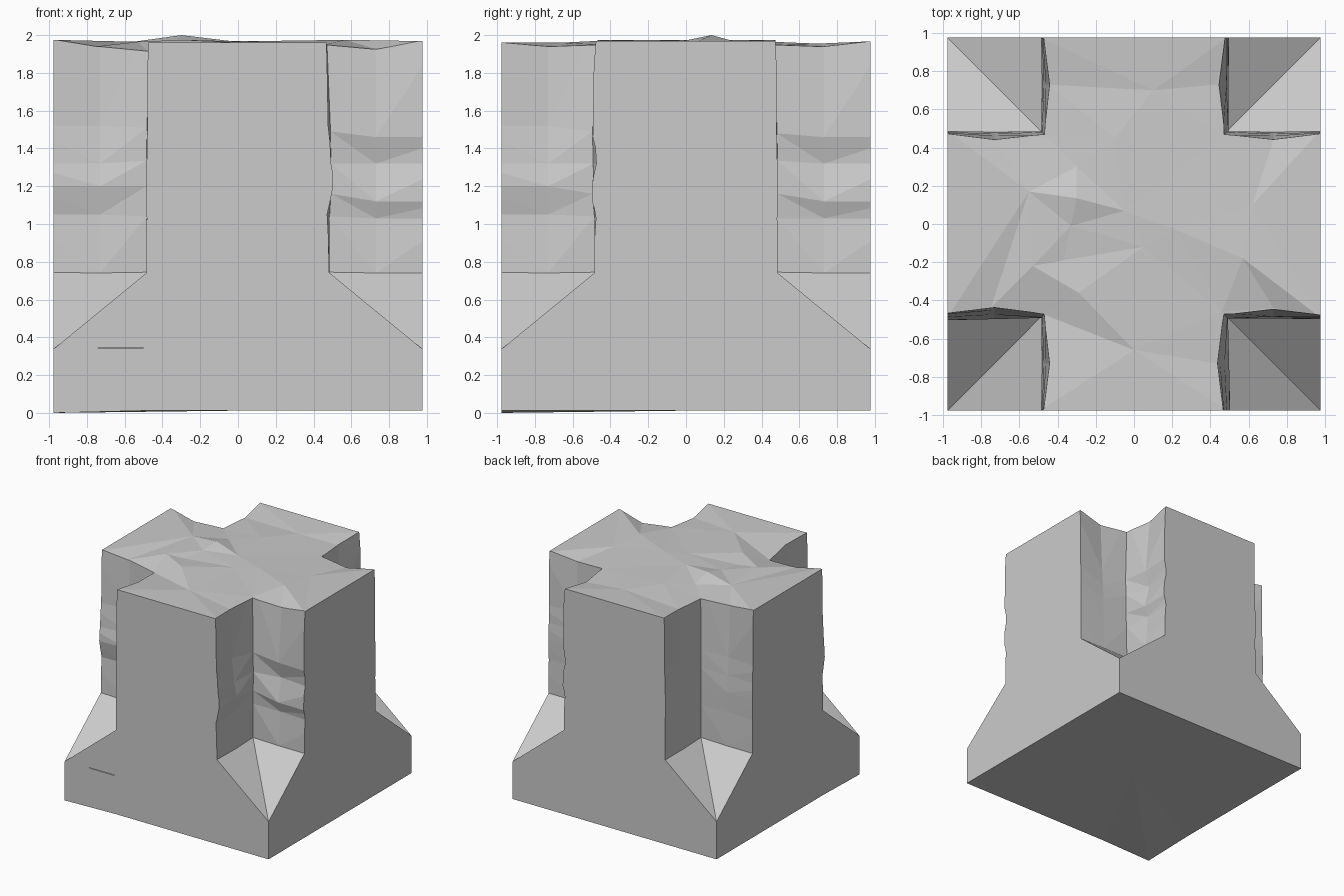
import bpy, bmesh
from mathutils import Vector
from mathutils.geometry import delaunay_2d_cdt

if "Cube" in bpy.data.objects:
    bpy.data.objects.remove(bpy.data.objects["Cube"])

W = 0.977


def make_object(name, bm):
    bmesh.ops.recalc_face_normals(bm, faces=bm.faces)
    me = bpy.data.meshes.new(name)
    bm.to_mesh(me)
    bm.free()
    ob = bpy.data.objects.new(name, me)
    bpy.context.collection.objects.link(ob)
    return ob


# Rough top surface: bumps and hollows inside the square
top = [(-.3, .135, 2.0), (-.55, .17, 1.965), (-.3, .3, 1.955), (-.05, .07, 1.97),
       (-.33, -.01, 1.97), (-.37, -.19, 1.955), (-.53, -.22, 1.965), (-.29, -.36, 1.975),
       (.05, -.12, 1.965), (.57, -.18, 1.975), (.22, -.03, 1.97),
       (0, -.66, 1.96), (.1, .7, 1.955), (-.1, .45, 1.965), (.62, .1, 1.96),
       (.46, .46, 1.95), (.73, .44, 1.93), (.43, .73, 1.94),
       (-.46, .46, 1.94), (-.73, .435, 1.94), (-.45, .73, 1.94),
       (-.48, -.47, 1.915), (-.75, -.44, 1.94), (.46, -.46, 1.95),
       (.73, -.44, 1.925), (.43, -.73, 1.94)]
for t in (-.49, .49):
    top += [(t, -W, 1.96), (t, W, 1.967), (W, t, 1.968), (-W, t, 1.975)]
top += [(x, y, 1.97) for x in (-W, W) for y in (-W, W)]

# Main block: triangulated top, straight sides, slightly uneven base
cdt = delaunay_2d_cdt([Vector(p[:2]) for p in top], [], [], 0, 1e-5)
bm = bmesh.new()
vs = [bm.verts.new((v.x, v.y, top[o[0]][2])) for v, o in zip(cdt[0], cdt[3])]
for f in cdt[2]:
    bm.faces.new([vs[i] for i in f])
ext = bmesh.ops.extrude_edge_only(bm, edges=[e for e in bm.edges if e.is_boundary])
for v in ext["geom"]:
    if isinstance(v, bmesh.types.BMVert):
        v.co.z = .012
        if v.co.x < -.9 and v.co.y < -.9:
            v.co.z = 0
base = bmesh.ops.contextual_create(
    bm, geom=[e for e in bm.edges if e.is_boundary])["faces"]
bmesh.ops.poke(bm, faces=base)["verts"][0].co.z = .012
body = make_object("rough_block", bm)

# Wall profiles from floor to top: height, outer edge, middle, inner corner
STEPPED = [(.745, .485, .485, .48), (1.03, .485, .465, .485), (1.12, .5, .495, .495),
           (1.32, .492, .45, .492), (1.46, .5, .485, .495), (2.1, .49, .432, .465)]
BULGED = [(.745, .48, .485, .48), (1.05, .475, .468, .485), (1.2, .508, .498, .492),
          (1.32, .505, .475, .492), (1.52, .495, .452, .49), (2.1, .485, .432, .465)]
SMOOTH = [(.745, .485, .485, .48), (1.03, .485, .48, .483), (1.2, .49, .482, .485),
          (1.35, .49, .472, .485), (1.5, .49, .462, .482), (2.1, .49, .435, .465)]


# Corner notch cutters: faceted walls over a floor folded into a valley
def notch(sx, sy, wall_x, wall_y):
    def floor(a):
        return .745 - .82 * (a - .48)
    bm = bmesh.new()
    rings = []
    for k, (a, b) in enumerate(zip(wall_x, wall_y)):
        pts = [(a[1], 1.15, a[0]), (a[2], .73, a[0]), (a[3], b[3], (a[0] + b[0]) / 2),
               (.73, b[2], b[0]), (1.15, b[1], b[0]), (1.15, 1.15, (a[0] + b[0]) / 2)]
        if k == 0:
            pts = [(x, y, floor(max(.48, min(x, y)))) for x, y, z in pts]
        rings.append([bm.verts.new((x * sx, y * sy, z)) for x, y, z in pts])
    for a, b in zip(rings, rings[1:]):
        for i in range(6):
            n = (i + 1) % 6
            c, d = (i, n) if i % 2 else (n, i)
            bm.faces.new((a[c], a[d], b[d]))
            bm.faces.new((a[c], b[d], b[c]))
    bm.faces.new((rings[-1]))
    r = rings[0]
    for i in range(4):
        bm.faces.new((r[i], r[i + 1], r[5]))
    return make_object("notch_cutter", bm)


cutters = [notch(-1, -1, SMOOTH, BULGED), notch(1, -1, BULGED, STEPPED),
           notch(1, 1, STEPPED, SMOOTH), notch(-1, 1, SMOOTH, SMOOTH)]

# Thin slit low on the front face
bm = bmesh.new()
bmesh.ops.create_cube(bm, size=1)
for v in bm.verts:
    v.co = (v.co.x * .24 - .62, v.co.y * .04 - W, v.co.z * .005 + .345)
cutters.append(make_object("slit_cutter", bm))

for c in cutters:
    c.hide_render = True
    mod = body.modifiers.new("cut", 'BOOLEAN')
    mod.operation = 'DIFFERENCE'
    mod.solver = 'EXACT'
    mod.object = c

# Apply the cuts and clear the helpers
bpy.context.view_layer.objects.active = body
body.select_set(True)
for mod in list(body.modifiers):
    bpy.ops.object.modifier_apply(modifier=mod.name)
for c in cutters:
    bpy.data.objects.remove(c)
